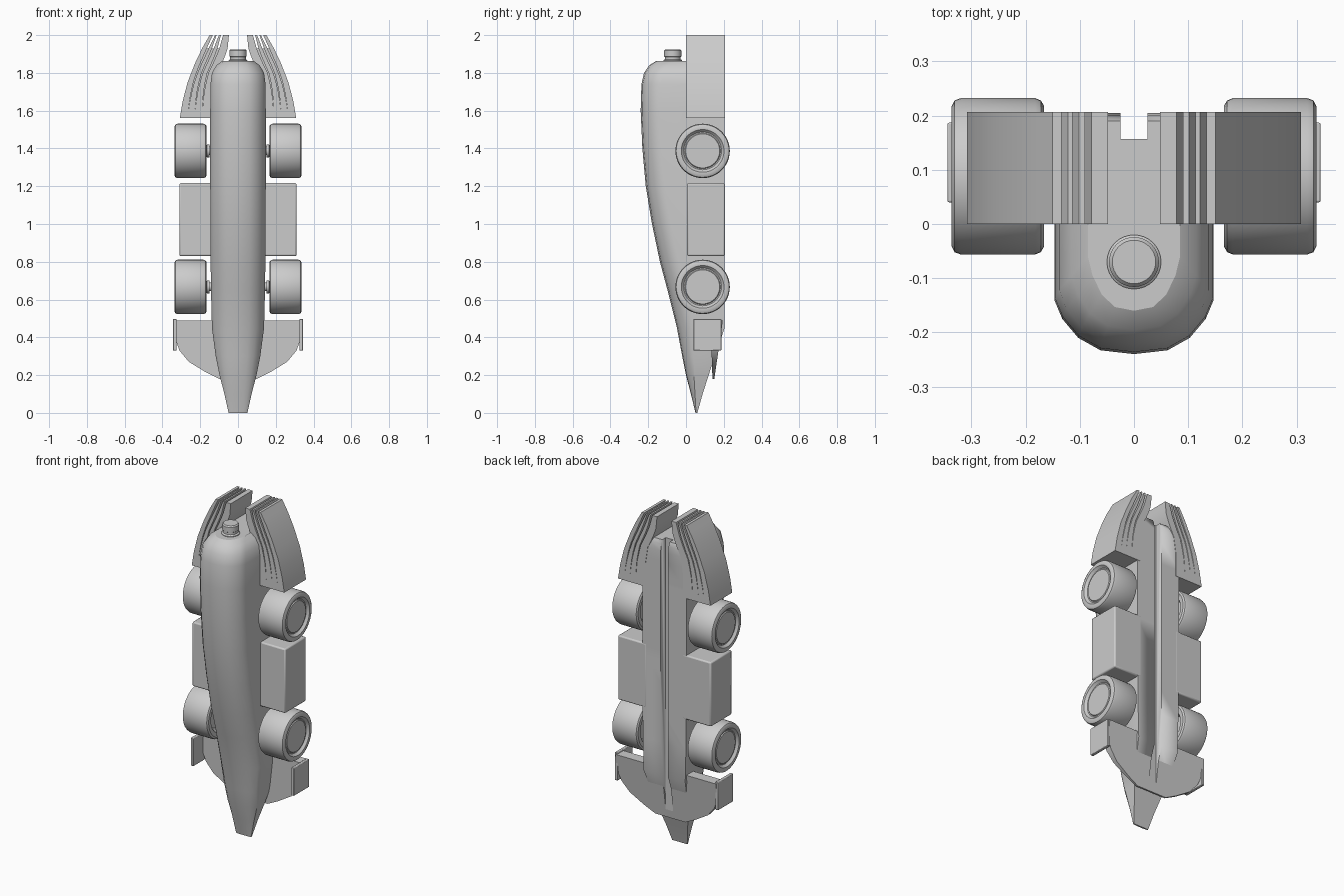
import bpy, bmesh, math
from mathutils import Vector

if "Cube" in bpy.data.objects:
    bpy.data.objects.remove(bpy.data.objects["Cube"])


def finish(name, bm, bevel=0, angle=35):
    bmesh.ops.recalc_face_normals(bm, faces=bm.faces)
    me = bpy.data.meshes.new(name)
    bm.to_mesh(me)
    bm.free()
    ob = bpy.data.objects.new(name, me)
    bpy.context.collection.objects.link(ob)
    bpy.ops.object.select_all(action='DESELECT')
    ob.select_set(True)
    bpy.context.view_layer.objects.active = ob
    bpy.ops.object.shade_smooth_by_angle(angle=math.radians(angle))
    if bevel:
        m = ob.modifiers.new("Bevel", 'BEVEL')
        m.width, m.segments, m.limit_method = bevel, 2, 'ANGLE'
    return ob


def loft(name, rings, bevel=0, angle=35):
    # Skin closed rings of equal length and cap both ends
    bm = bmesh.new()
    vs = [[bm.verts.new(p) for p in r] for r in rings]
    n = len(rings[0])
    for a, b in zip(vs, vs[1:]):
        for i in range(n):
            j = (i + 1) % n
            bm.faces.new((a[i], a[j], b[j], b[i]))
    bm.faces.new(vs[0])
    bm.faces.new(vs[-1])
    return finish(name, bm, bevel, angle)


def box(name, x0, x1, y0, y1, z0, z1, bevel=0):
    ring = lambda z: [(x0, y0, z), (x1, y0, z), (x1, y1, z), (x0, y1, z)]
    return loft(name, [ring(z0), ring(z1)], bevel)


def revolve(name, profile, centre, axis, seg=48):
    # profile: (distance along axis, radius)
    rings = []
    for d, r in profile:
        ring = []
        for i in range(seg):
            a = 2 * math.pi * i / seg
            u, v = r * math.cos(a), r * math.sin(a)
            ring.append(Vector(centre) + Vector((d, u, v) if axis == 'X' else (u, v, d)))
        rings.append(ring)
    return loft(name, rings)


def mirror(ob):
    # Shape is built on +x; the mirror goes across the world x = 0 plane
    m = ob.modifiers.new("Mirror", 'MIRROR')
    m.use_axis = (True, False, False)
    return ob


def interp(table, z):
    for (z0, v0), (z1, v1) in zip(table, table[1:]):
        if z <= z1:
            return v0 + (v1 - v0) * (z - z0) / (z1 - z0)
    return table[-1][1]


# Body: z, half width, front y, back y
sections = [(0, .05, .05, .06), (.1, .072, .026, .088), (.2, .098, 0, .12),
            (.3, .118, -.02, .152), (.45, .138, -.048, .205), (.65, .143, -.098, .205),
            (.8, .145, -.138, .205), (1.0, .146, -.18, .205), (1.2, .147, -.213, .205),
            (1.4, .147, -.231, .205), (1.6, .147, -.24, .205), (1.74, .146, -.236, .205),
            (1.8, .138, -.222, .205), (1.84, .115, -.195, .2), (1.862, .085, -.16, .19)]
rings = []
for z, w, yf, yb in sections:
    c = min(.1, .35 * (yb - yf))
    half = [(w, yb), (w, yf + c), (w * .9, yf + c * .65), (w * .7, yf + c * .3),
            (w * .42, yf + c * .07)]
    pts = half + [(0, yf)] + [(-x, y) for x, y in reversed(half)]
    rings.append([(x, y, z) for x, y in pts])
body = loft("body", rings, angle=28)

# Front wing: slanted wedge plate, spanning under the nose
outline = [(.1, .18), (.17, .215), (.26, .27), (.31, .33), (.335, .4), (.335, .49)]
outline = outline + [(-x, z) for x, z in reversed(outline)]
front = [(x, .14 - .01 * (z - .18) / .31, z) for x, z in outline]
back = [(x, .15 + .045 * (z - .18) / .31, z) for x, z in outline]
wing = loft("front_wing", [front, back])

# Wing end plates
mirror(box("wing_end_plate", .325, .344, .04, .187, .33, .497, .003))

# Long slot under the body
cutter = box("slot_cutter", -.025, .025, .157, .3, .16, 2.1)
cutter.hide_render = True
cutter.hide_viewport = False
cutter.display_type = 'WIRE'
for ob in (body, wing):
    m = ob.modifiers.new("Slot", 'BOOLEAN')
    m.operation, m.object, m.solver = 'DIFFERENCE', cutter, 'EXACT'

# Side pods
mirror(box("side_pod", .12, .31, .006, .206, .83, 1.217, .008))

# Wheels with dished faces, and axles
tyre = [(.2, .03), (.2, .085), (.168, .105), (.166, .13), (.172, .14), (.182, .144),
        (.32, .144), (.331, .14), (.337, .128), (.336, .113), (.322, .1),
        (.322, .094), (.327, .09), (.327, .01)]
axle = [(.13, .022), (.15, .022), (.152, .034), (.165, .034), (.167, .022), (.21, .022)]
for label, z in (("front", .667), ("rear", 1.387)):
    mirror(revolve(label + "_wheel", tyre, (0, .088, z), 'X'))
    mirror(revolve(label + "_axle", axle, (0, .088, z), 'X', 20))

# Rear fins: nested curved slats that fan apart toward the top
outer = [(1.56, .308), (1.65, .293), (1.75, .267), (1.85, .228), (1.93, .19), (2.0, .15)]
inner = [(1.56, .125), (1.7, .125), (1.8, .11), (1.87, .075), (1.93, .055), (2.0, .048)]
levels = [1.56, 1.6, 1.65, 1.7, 1.75, 1.8, 1.85, 1.89, 1.93, 1.965, 2.0]


def slat(name, f0, f1, y0, y1, zs, gap):
    rings = []
    for z in zs:
        a, b = interp(inner, z), interp(outer, z)
        g = gap * max(0, z - 1.6) / .4
        x0 = a + (b - a) * f0 + (g if f0 > 0 else 0)
        x1 = a + (b - a) * f1 - (g if f1 < 1 else 0)
        rings.append([(x0, y0, z), (x1, y0, z), (x1, y1, z), (x0, y1, z)])
    return mirror(loft(name, rings, angle=30))


cuts = [0, .36, .58, .78, 1]
for i, (f0, f1) in enumerate(zip(cuts, cuts[1:])):
    slat("rear_fin_slat_%d" % (i + 1), f0, f1, 0, .207, levels, .006)
slat("rear_fin_core", .02, .98, .035, .17, levels[:-2], 0)

# Exhaust pipe on the tail
revolve("exhaust_pipe", [(1.84, .05), (1.866, .05), (1.872, .042), (1.885, .042), (1.888, .046),
                         (1.918, .046), (1.925, .04)], (0, -.07, 0), 'Z', 32)
